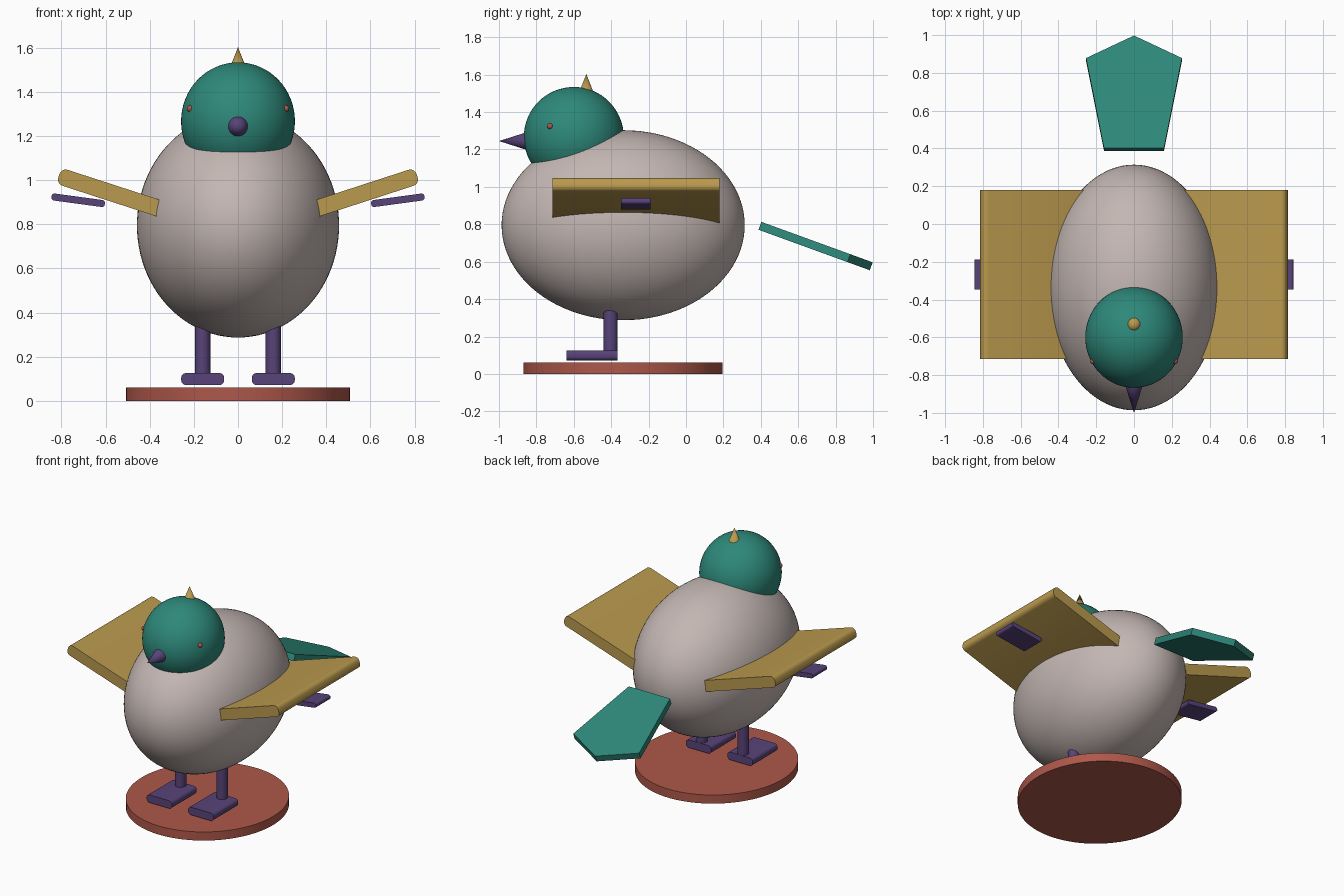
import bpy, bmesh
from math import sin, cos, pi, radians
from mathutils import Vector, Matrix

cube = bpy.data.objects.get("Cube")
if cube:
    bpy.data.objects.remove(cube, do_unlink=True)


def material(name, srgb):
    rgba = [(c / 255) ** 2.2 for c in srgb] + [1]
    m = bpy.data.materials.new(name)
    m.use_nodes = True
    m.diffuse_color = rgba
    m.node_tree.nodes["Principled BSDF"].inputs["Base Color"].default_value = rgba
    return m


grey = material("warm_grey", (194, 181, 177))
teal = material("teal", (49, 135, 121))
gold = material("gold", (184, 152, 79))
purple = material("purple", (88, 69, 120))
red = material("brick_red", (172, 88, 75))


def finish(name, bm, mat, matrix=Matrix(), smooth=True):
    """Turn a bmesh into a named, coloured object."""
    bmesh.ops.transform(bm, matrix=matrix, verts=bm.verts)
    bmesh.ops.recalc_face_normals(bm, faces=bm.faces)
    mesh = bpy.data.meshes.new(name)
    bm.to_mesh(mesh)
    bm.free()
    mesh.materials.append(mat)
    ob = bpy.data.objects.new(name, mesh)
    bpy.context.collection.objects.link(ob)
    if smooth:
        bpy.ops.object.select_all(action="DESELECT")
        ob.select_set(True)
        bpy.context.view_layer.objects.active = ob
        bpy.ops.object.shade_smooth_by_angle(angle=radians(35))
    return ob


def ellipsoid(name, centre, radii, mat, segments=64):
    bm = bmesh.new()
    bmesh.ops.create_uvsphere(bm, u_segments=segments, v_segments=segments // 2, radius=1)
    return finish(name, bm, mat, Matrix.LocRotScale(Vector(centre), None, Vector(radii)))


def cone(name, centre, radii, height, mat, tip=1.0, turn=0, segments=48):
    """Cone or cylinder with its base at the centre given."""
    bm = bmesh.new()
    bmesh.ops.create_cone(bm, cap_ends=True, segments=segments, radius1=1, radius2=tip, depth=1)
    bmesh.ops.translate(bm, verts=bm.verts, vec=(0, 0, 0.5))
    scale = Matrix.Diagonal((*radii, height, 1))
    return finish(name, bm, mat, Matrix.Translation(centre) @ Matrix.Rotation(turn, 4, "X") @ scale)


def rounded_slab(name, centre, size, rounding, mat, tilt=0):
    """Box whose four long (front to back) edges are rounded."""
    bm = bmesh.new()
    bmesh.ops.create_cube(bm, size=1, matrix=Matrix.Diagonal((*size, 1)))
    edges = [e for e in bm.edges if abs((e.verts[0].co - e.verts[1].co).y) > size[1] / 2]
    bmesh.ops.bevel(bm, geom=edges, offset=rounding, segments=6, profile=0.5, affect="EDGES")
    return finish(name, bm, mat, Matrix.Translation(centre) @ Matrix.Rotation(-tilt, 4, "Y"))


# Round stand
cone("stand", (0, -0.337, 0), (0.507, 0.532), 0.06, red, segments=96)

# Body, head, beak and crest
ellipsoid("body", (0, -0.336, 0.795), (0.458, 0.65, 0.508), grey, 96)
ellipsoid("head", (0, -0.6, 1.267), (0.258, 0.267, 0.267), teal)
cone("beak", (0, -0.855, 1.245), (0.046, 0.046), 0.145, purple, tip=0, turn=pi / 2)
cone("crest", (0, -0.533, 1.5), (0.041, 0.041), 0.103, gold, tip=0)

# Paired parts
for side, s in (("left", 1), ("right", -1)):
    ellipsoid(side + "_eye", (s * 0.216, -0.726, 1.324), (0.016, 0.016, 0.016), red, 24)

    # Wing slab runs from inside the body out to the rounded tip
    tilt = radians(18)
    inner, outer = -0.17, 0.475
    mid = (inner + outer) / 2
    wing_centre = (s * (0.36 + mid * cos(tilt)), -0.267, 0.873 + mid * sin(tilt))
    rounded_slab(side + "_wing", wing_centre, (outer - inner, 0.893, 0.076), 0.03, gold, s * tilt)
    rounded_slab(side + "_wing_paddle", (s * 0.724, -0.268, 0.909), (0.244, 0.158, 0.032),
                 0.014, purple, s * radians(7.7))

    # Leg and foot
    cone(side + "_leg", (s * 0.16, -0.403, 0.1), (0.035, 0.037), 0.3, purple)
    rounded_slab(side + "_foot", (s * 0.16, -0.502, 0.099), (0.195, 0.272, 0.054), 0.022, purple)

# Fan tail: pentagon extruded into a plate, sloping down to the back
bm = bmesh.new()
slope = radians(20)
outline = [(-0.159, 0), (0.159, 0), (0.254, 0.506), (0, 0.633), (-0.254, 0.506)]
face = bm.faces.new([bm.verts.new((x, y, 0)) for x, y in outline])
extruded = bmesh.ops.extrude_face_region(bm, geom=[face])
lower = [v for v in extruded["geom"] if isinstance(v, bmesh.types.BMVert)]
bmesh.ops.translate(bm, verts=lower, vec=(0, 0, -0.045))
finish("tail", bm, teal, Matrix.Translation((0, 0.403, 0.813)) @ Matrix.Rotation(-slope, 4, "X"),
       smooth=False)
